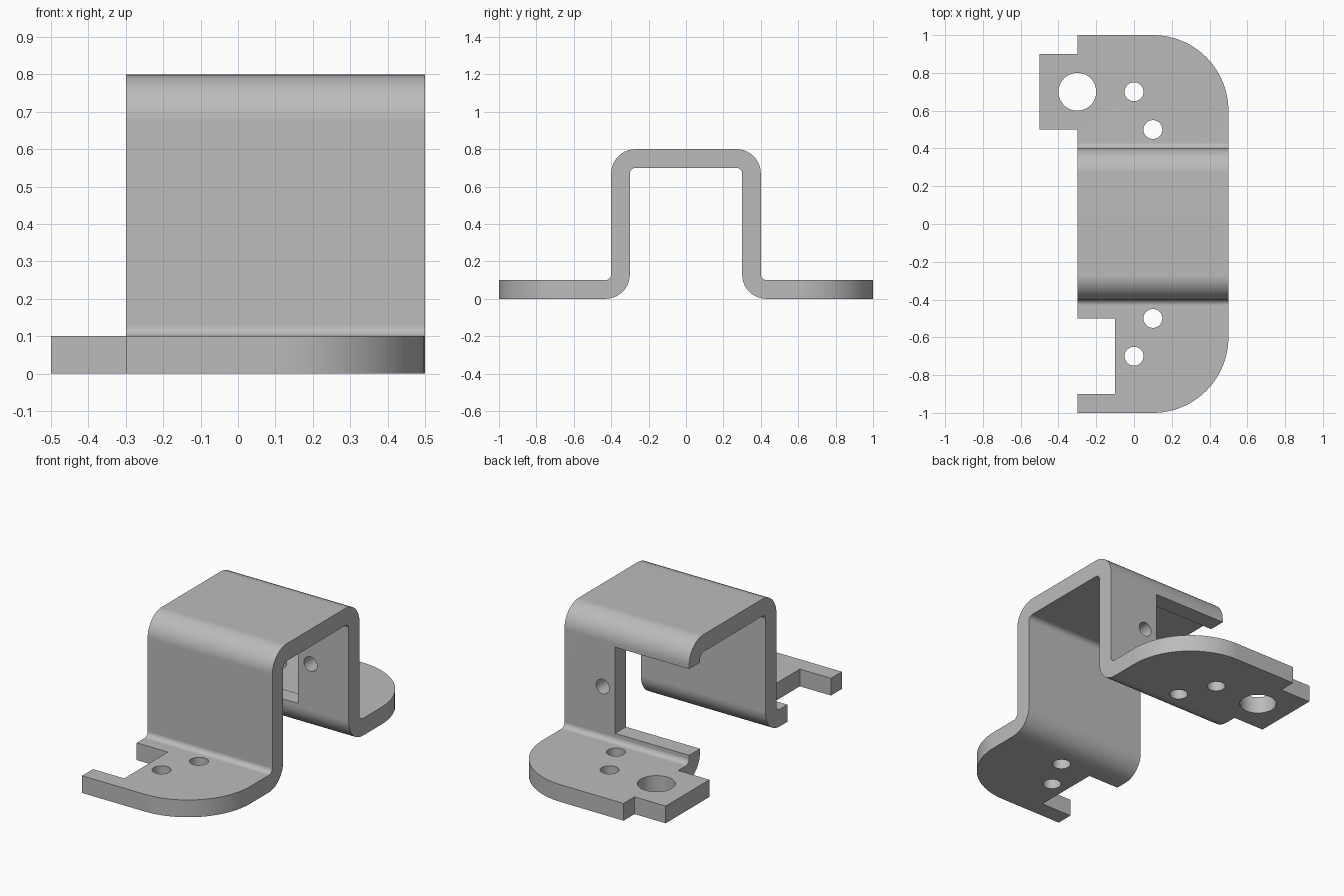
import bpy, bmesh
from math import sin, cos, pi, radians
from mathutils import Vector

if "Cube" in bpy.data.objects:
    bpy.data.objects.remove(bpy.data.objects["Cube"])

steel = bpy.data.materials.new("plain grey metal")
steel.use_nodes = True
grey = (0.5, 0.5, 0.5, 1)
steel.diffuse_color = grey
steel.node_tree.nodes["Principled BSDF"].inputs["Base Color"].default_value = grey


def arc(cx, cy, r, a0, a1, n=10):
    """Points along an arc, angles in degrees."""
    angles = [radians(a0 + (a1 - a0) * i / n) for i in range(n + 1)]
    return [(cx + r * cos(a), cy + r * sin(a)) for a in angles]


def prism(name, points, place, push):
    """Extrude a flat outline; place maps its 2D points into space."""
    bm = bmesh.new()
    face = bm.faces.new([bm.verts.new(place(a, b)) for a, b in points])
    grown = bmesh.ops.extrude_face_region(bm, geom=[face])["geom"]
    verts = [g for g in grown if isinstance(g, bmesh.types.BMVert)]
    bmesh.ops.translate(bm, verts=verts, vec=Vector(push))
    bmesh.ops.recalc_face_normals(bm, faces=bm.faces)
    mesh = bpy.data.meshes.new(name)
    bm.to_mesh(mesh)
    bm.free()
    mesh.materials.append(steel)
    obj = bpy.data.objects.new(name, mesh)
    bpy.context.collection.objects.link(obj)
    return obj


# Bent strip: half section mirrored about the middle
T, R_IN = 0.1, 0.03
R_OUT = R_IN + T
TOP, WALL, END = 0.8, 0.4, 1.0
bend_top, bend_low = WALL - R_OUT, WALL + R_IN
outer = (arc(bend_top, TOP - R_OUT, R_OUT, 90, 0)
         + arc(bend_low, R_OUT, R_IN, 180, 270) + [(END, T)])
inner = ([(END, 0)] + arc(bend_low, R_OUT, R_OUT, 270, 180)
         + arc(bend_top, TOP - R_OUT, R_IN, 0, 90))
half = outer + inner
section = half + [(-y, z) for y, z in reversed(half)]
bracket = prism("bent_bracket", section, lambda y, z: (-0.5, y, z), (1, 0, 0))


def cut(points, vertical=True):
    """Cut an outline through the flanges, or through the back wall."""
    if vertical:
        tool = prism("cutter", points, lambda x, y: (x, y, -0.1), (0, 0, 1.1))
    else:
        tool = prism("cutter", points, lambda x, z: (x, 0.2, z), (0, 0.27, 0))
    tool.hide_render = True
    mod = bracket.modifiers.new("cut", "BOOLEAN")
    mod.operation, mod.solver, mod.object = "DIFFERENCE", "EXACT", tool
    bpy.context.view_layer.objects.active = bracket
    bpy.ops.object.modifier_apply(modifier=mod.name)
    bpy.data.objects.remove(tool)


def box(x0, y0, x1, y1):
    return [(x0, y0), (x1, y0), (x1, y1), (x0, y1)]


def circle(x, y, r, n=32):
    return arc(x, y, r, 0, 360, n)[:-1]


# Side trimming that leaves the locating tab, then the matching notch
cut(box(-0.6, -1.1, -0.3, 0.5))
cut(box(-0.6, 0.9, -0.3, 1.1))
cut(box(-0.4, -0.9, -0.1, -0.5))

# Rounded flange corners
for s in (-1, 1):
    curve = [(x, s * y) for x, y in arc(0.1, 0.6, 0.4, 0, 90, 24)]
    cut(curve + [(0.1, s * 1.1), (0.6, s * 1.1), (0.6, s * 0.6)])

# Flange holes
for s in (-1, 1):
    cut(circle(0, s * 0.7, 0.05))
    cut(circle(0.1, s * 0.5, 0.05))
cut(circle(-0.3, 0.7, 0.1, 48))

# Back wall opening and hole
cut(box(-0.4, 0.15, 0.175, 0.65), vertical=False)
cut(circle(0.255, 0.4, 0.042), vertical=False)

# Smooth bends with flat panels
bpy.ops.object.select_all(action="DESELECT")
bracket.select_set(True)
bpy.context.view_layer.objects.active = bracket
bpy.ops.object.shade_smooth_by_angle(angle=radians(30))
weighted = bracket.modifiers.new("flat panels", "WEIGHTED_NORMAL")
weighted.keep_sharp = True
